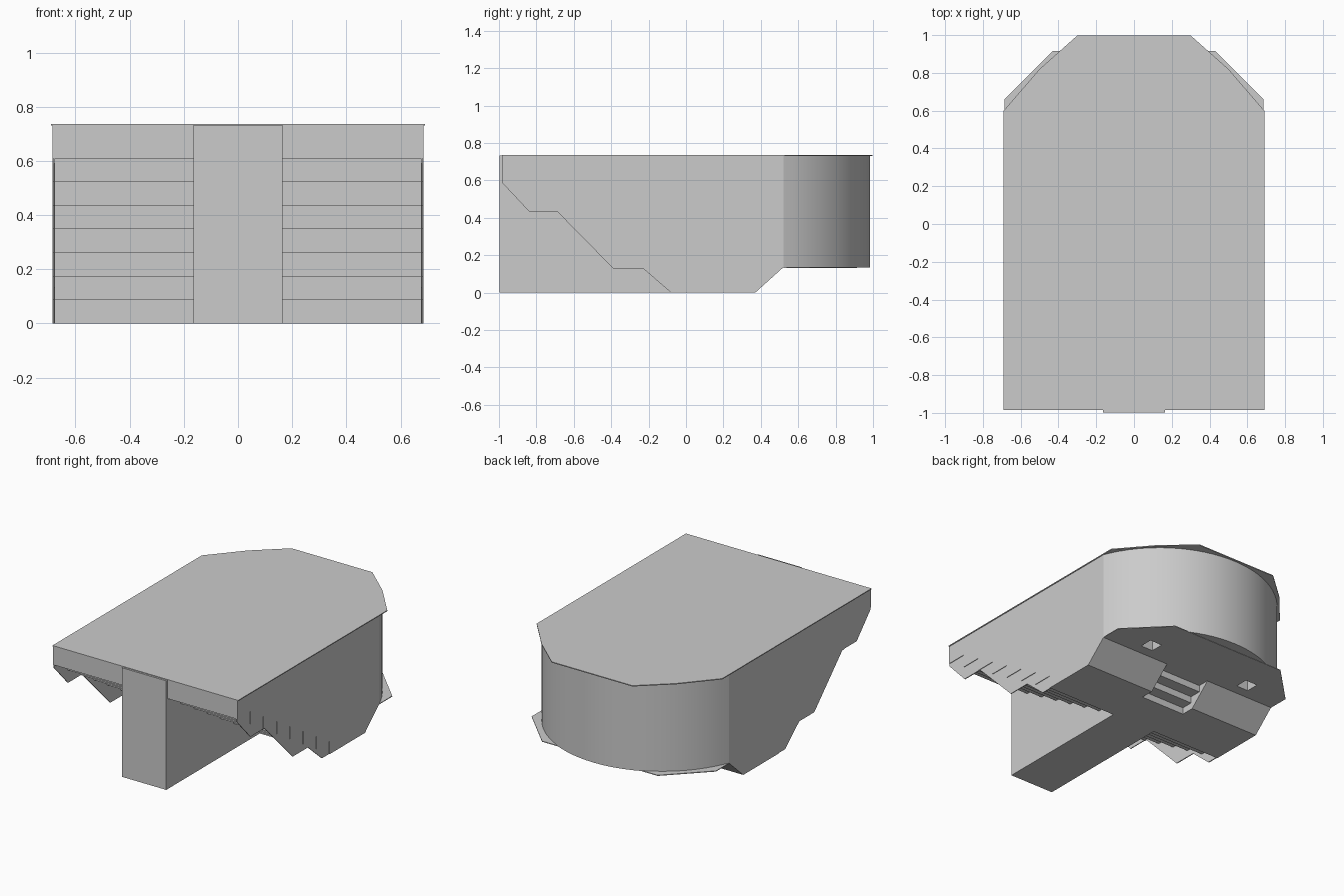
import bpy, bmesh, math
from mathutils import Vector

cube = bpy.data.objects.get("Cube")
if cube:
    bpy.data.objects.remove(cube, do_unlink=True)

grey = bpy.data.materials.new("light_grey")
grey.use_nodes = True
grey.diffuse_color = (0.6, 0.6, 0.6, 1)
grey.node_tree.nodes["Principled BSDF"].inputs["Base Color"].default_value = (0.6, 0.6, 0.6, 1)

TOP, FLOOR, HALF = 0.735, 0.135, 0.685
FRONT, SPRING, APEX = -0.985, 0.52, 0.985


def prism(name, points, direction):
    """Extrude a closed outline of 3D points along a direction."""
    bm = bmesh.new()
    face = bm.faces.new([bm.verts.new(p) for p in points])
    ext = bmesh.ops.extrude_face_region(bm, geom=[face])
    moved = [v for v in ext["geom"] if isinstance(v, bmesh.types.BMVert)]
    bmesh.ops.translate(bm, verts=moved, vec=Vector(direction))
    bmesh.ops.recalc_face_normals(bm, faces=bm.faces)
    mesh = bpy.data.meshes.new(name)
    bm.to_mesh(mesh)
    bm.free()
    mesh.materials.append(grey)
    obj = bpy.data.objects.new(name, mesh)
    bpy.context.collection.objects.link(obj)
    return obj


def side_prism(name, profile, x0, x1):
    return prism(name, [(x0, y, z) for y, z in profile], (x1 - x0, 0, 0))


def flat_prism(name, plan, z0, z1):
    return prism(name, [(x, y, z0) for x, y in plan], (0, 0, z1 - z0))


def mirrored(half_plan):
    return half_plan + [(-x, y) for x, y in reversed(half_plan)]


# Inverted stair flights under the front, one on each side of the spine
COUNT, RISE, RUN = 7, 0.087, 0.14
stairs = [(FRONT, TOP), (FRONT, COUNT * RISE)]
for i in range(1, COUNT + 1):
    y = FRONT + i * RUN
    stairs += [(y, (COUNT - i + 1) * RISE), (y, (COUNT - i) * RISE)]
stairs += [(0.37, 0), (SPRING, FLOOR), (SPRING, TOP)]
side_prism("left_stair_block", stairs, 0.165, HALF)
side_prism("right_stair_block", stairs, -HALF, -0.165)

# Thin side walls with sloping edges and two landings
wall = [(FRONT, TOP), (FRONT, 0.59), (-0.84, 0.435), (-0.69, 0.435),
        (-0.39, 0.13), (-0.23, 0.13), (-0.08, 0), (0.37, 0),
        (SPRING, FLOOR), (SPRING, TOP)]
side_prism("left_wall", wall, HALF - 0.01, HALF - 0.004)
side_prism("right_wall", wall, 0.004 - HALF, 0.01 - HALF)

# Central spine with a small stepped notch in the rear slope
spine = [(-0.998, TOP - 0.002), (-0.998, 0), (0.28, 0), (0.28, 0.045), (0.36, 0.045),
         (0.36, 0.09), (0.44, 0.09), (0.44, FLOOR), (SPRING, FLOOR), (SPRING, TOP - 0.002)]
side_prism("central_spine", spine, -0.165, 0.165)

# Curved rear body on a circular arc
sag = APEX - SPRING
radius = (HALF ** 2 + sag ** 2) / (2 * sag)
spread = math.asin(HALF / radius)
arc = []
for i in range(33):
    a = spread * (1 - i / 16)
    arc.append((radius * math.sin(a), APEX - radius + radius * math.cos(a)))
rear = flat_prism("rear_curved_body", arc, FLOOR, TOP)

# Faceted top slab and lower floor plate
flat_prism("top_slab", mirrored([(0.69, FRONT), (0.69, 0.6), (0.5, 0.82), (0.3, 0.998)]),
           TOP - 0.004, TOP + 0.002)
floor = flat_prism("floor_plate", mirrored([(0.685, SPRING), (0.685, 0.66), (0.43, 0.915)]),
                   FLOOR - 0.002, FLOOR + 0.003)

# Square sockets cut into the rear underside
for side in (-1, 1):
    cx, cy, r = side * 0.39, 0.635, 0.045
    cutter = flat_prism("socket_cutter", [(cx - r, cy - r), (cx + r, cy - r),
                                          (cx + r, cy + r), (cx - r, cy + r)], 0.05, 0.25)
    cutter.hide_render = True
    for target in (rear, floor):
        mod = target.modifiers.new("socket", "BOOLEAN")
        mod.operation = "DIFFERENCE"
        mod.solver = "EXACT"
        mod.object = cutter
        bpy.context.view_layer.objects.active = target
        bpy.ops.object.modifier_apply(modifier=mod.name)
    bpy.data.objects.remove(cutter, do_unlink=True)

# Smooth shading on the curved body only
bpy.ops.object.select_all(action="DESELECT")
rear.select_set(True)
bpy.context.view_layer.objects.active = rear
bpy.ops.object.shade_smooth_by_angle(angle=math.radians(30))
